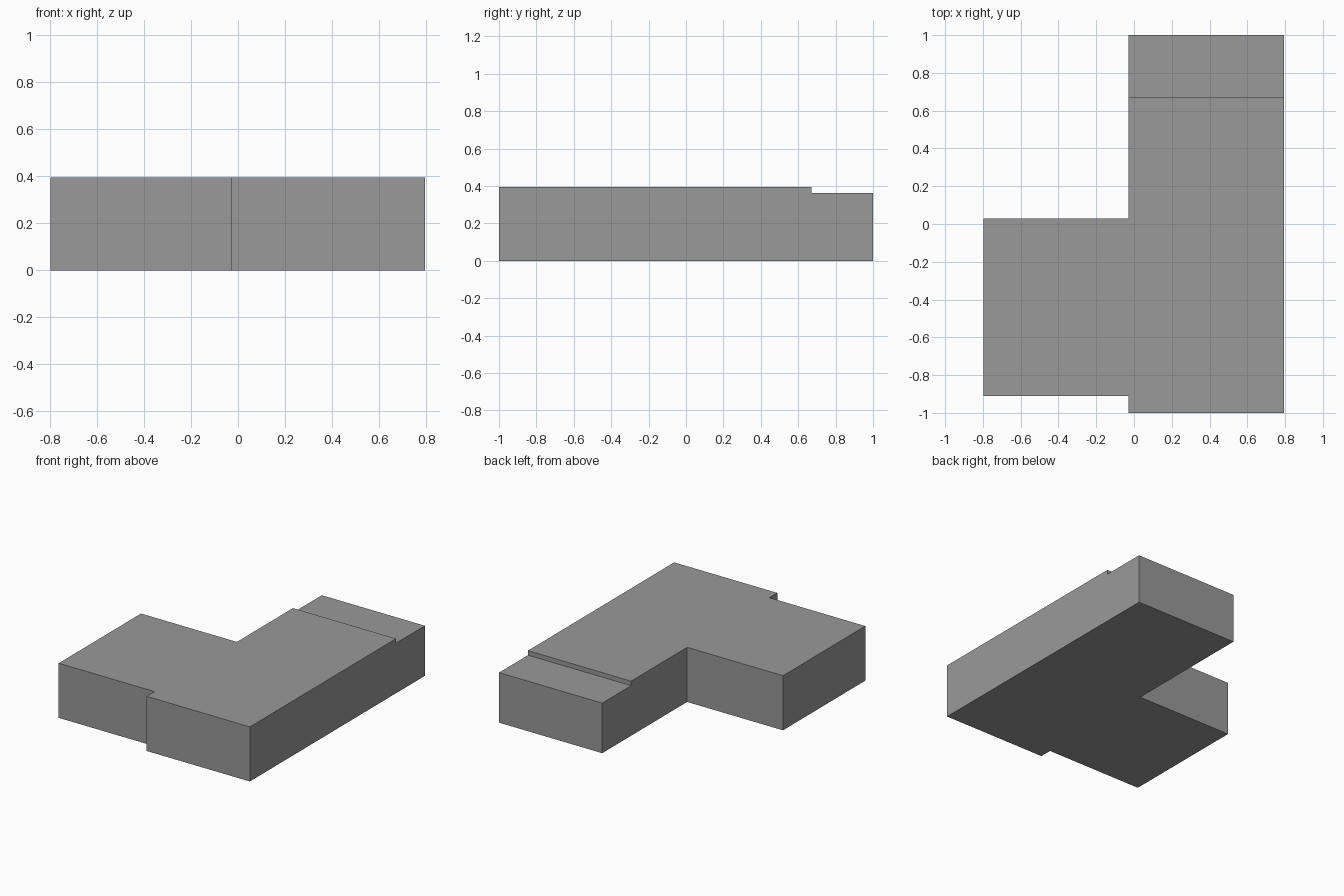
import bpy
import bmesh

cube = bpy.data.objects.get("Cube")
if cube:
    bpy.data.objects.remove(cube, do_unlink=True)

LOW_ROOF, HIGH_ROOF = 0.362, 0.395
EAST, WEST, INNER = 0.795, -0.797, -0.03
STEP_Y = 0.67

# One plain grey for the whole block
grey = bpy.data.materials.new("plain_grey")
grey.use_nodes = True
colour = (0.32, 0.32, 0.32, 1)
grey.diffuse_color = colour
grey.node_tree.nodes["Principled BSDF"].inputs["Base Color"].default_value = colour


def raise_faces(bm, faces, height):
    """Extrude faces upward and return the new top faces."""
    new = bmesh.ops.extrude_face_region(bm, geom=faces)["geom"]
    verts = [g for g in new if isinstance(g, bmesh.types.BMVert)]
    bmesh.ops.translate(bm, verts=verts, vec=(0, 0, height))
    return [g for g in new if isinstance(g, bmesh.types.BMFace)]


bm = bmesh.new()

# Footprint: long block with side wing, and the lower rear section
step_left = bm.verts.new((INNER, STEP_Y, 0))
step_right = bm.verts.new((EAST, STEP_Y, 0))
wing = [(INNER, 0.03), (WEST, 0.03), (WEST, -0.91),
        (INNER, -0.91), (INNER, -1), (EAST, -1)]
main = [bm.verts.new((x, y, 0)) for x, y in wing]
rear = [bm.verts.new((x, 1, 0)) for x in (EAST, INNER)]
footprint = [bm.faces.new([step_left, *main, step_right]),
             bm.faces.new([step_left, step_right, *rear])]

# Walls up to the low roof, then the main part up to the high roof
tops = raise_faces(bm, footprint, LOW_ROOF)
main_top = min(tops, key=lambda f: f.calc_center_median().y)
raise_faces(bm, [main_top], HIGH_ROOF - LOW_ROOF)
bmesh.ops.recalc_face_normals(bm, faces=bm.faces)

mesh = bpy.data.meshes.new("building_block")
bm.to_mesh(mesh)
bm.free()
mesh.materials.append(grey)
block = bpy.data.objects.new("building_block", mesh)
bpy.context.collection.objects.link(block)
